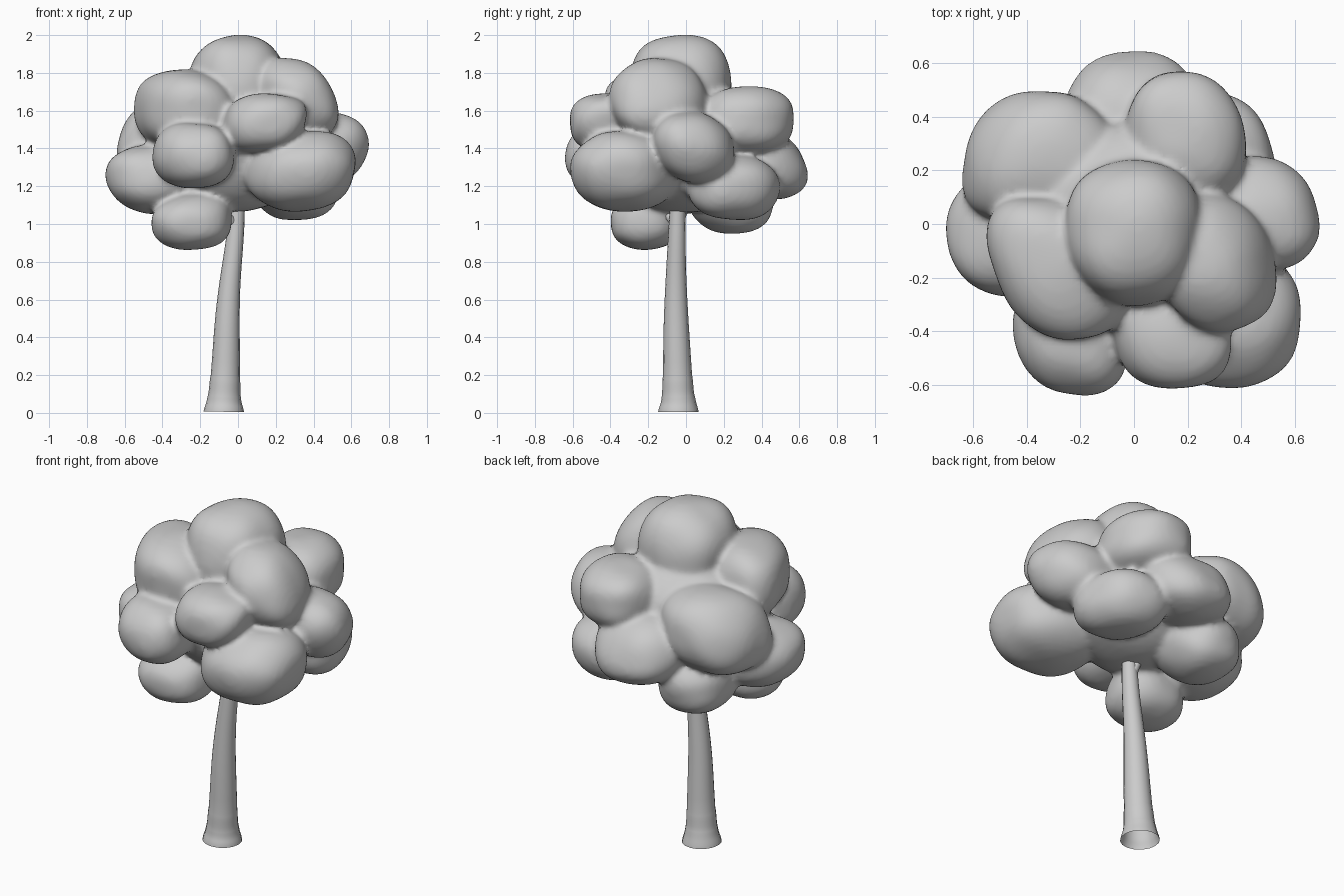
import bpy, bmesh
from math import sqrt
from mathutils import Vector, noise

if "Cube" in bpy.data.objects:
    bpy.data.objects.remove(bpy.data.objects["Cube"])


# Tapered tube along a smooth path: points are (x, y, z, radius)
def tube(name, pts, sides=4):
    cu = bpy.data.curves.new(name, 'CURVE')
    cu.dimensions = '3D'
    cu.bevel_depth = 1.0
    cu.bevel_resolution = sides
    cu.resolution_u = 6
    sp = cu.splines.new('BEZIER')
    sp.radius_interpolation = 'CARDINAL'
    sp.bezier_points.add(len(pts) - 1)
    for bp, (x, y, z, r) in zip(sp.bezier_points, pts):
        bp.co = (x, y, z)
        bp.radius = r
        bp.handle_left_type = bp.handle_right_type = 'AUTO'
    ob = bpy.data.objects.new(name, cu)
    bpy.context.collection.objects.link(ob)
    bpy.ops.object.select_all(action='DESELECT')
    ob.select_set(True)
    bpy.context.view_layer.objects.active = ob
    bpy.ops.object.convert(target='MESH')
    ob = bpy.context.object
    bpy.ops.object.shade_smooth_by_angle(angle=0.9)
    return ob


# Rounded leaf clump; lean = (x with y, x with z, y with z) skews it inside its bounds
def clump(bm, centre, radii, lean=(0, 0, 0), power=2.25, stretch=0.35):
    c = Vector(centre)
    inward = (Vector((0, 0, 1.38)) - c).normalized()
    for v in bmesh.ops.create_icosphere(bm, subdivisions=4, radius=1)['verts']:
        d = v.co.normalized()
        n = sum(abs(k) ** power for k in d) ** (-1 / power)
        n *= 1 + 0.06 * noise.noise(d * 1.3 + c * 7)
        p = d * n
        for k, (a, b) in zip(lean, ((0, 1), (0, 2), (1, 2))):
            p[a] = sqrt(1 - k * k) * p[a] + k * p[b]
        p = Vector([p[i] * radii[i] for i in range(3)])
        # stretch the hidden side towards the middle of the canopy
        p += inward * stretch * max(0, p.dot(inward))
        v.co = c + p


# Trunk with flared, open foot
tube("trunk", [(-0.075, -0.04, 0.006, 0.107), (-0.074, -0.04, 0.05, 0.095),
               (-0.072, -0.042, 0.1, 0.085), (-0.067, -0.045, 0.2, 0.077),
               (-0.05, -0.053, 0.6, 0.06), (-0.01, -0.047, 1.0, 0.044),
               (0.0, -0.04, 1.2, 0.04)], 6)

# Short branches reaching into the clumps
for i, end in enumerate([(-0.14, -0.16, 1.06), (0.05, -0.08, 1.2), (-0.08, 0.06, 1.2)]):
    mid = Vector((-0.01, -0.045, 1.02)).lerp(Vector(end), 0.5)
    tube(f"branch_{i + 1}", [(-0.012, -0.045, 0.99, 0.028),
                             (mid.x, mid.y, mid.z + 0.01, 0.022), (*end, 0.018)], 3)

# Foliage: core and clumps fused into one soft mass
CLUMPS = [
    ((0.0, 0.0, 1.41), (0.41, 0.39, 0.345), (0, 0, 0), 2.2, 0),      # core
    ((0.0, -0.03, 1.74), (0.25, 0.27, 0.26), (0, 0, 0), 2.4, 0.45),  # crown
    ((0.31, -0.15, 1.66), (0.215, 0.25, 0.22), (-0.15, -0.3, 0)),    # upper right
    ((-0.30, -0.165, 1.61), (0.24, 0.27, 0.21), (-0.35, 0, 0), 2.5), # upper left
    ((0.14, -0.41, 1.535), (0.22, 0.205, 0.155), (-0.1, 0.12, 0), 2.5, 0.2),  # front
    ((-0.24, -0.42, 1.36), (0.21, 0.215, 0.175), (-0.2, 0, 0), 2.4), # front left
    ((0.35, -0.34, 1.28), (0.27, 0.27, 0.215), (0, 0.1, 0)),         # lower front right
    ((0.46, 0.04, 1.41), (0.235, 0.22, 0.19), (-0.15, 0, -0.15), 2.1),  # right
    ((0.31, 0.26, 1.19), (0.22, 0.235, 0.17), (-0.2, 0, 0)),         # lower back right
    ((0.20, 0.33, 1.55), (0.22, 0.24, 0.18), (-0.15, 0, 0), 2.4),    # upper back
    ((0.0, 0.40, 1.32), (0.26, 0.24, 0.19), (0, 0, -0.25)),          # back
    ((-0.38, 0.25, 1.45), (0.26, 0.25, 0.22), (0.2, 0.25, 0), 2.4, 0.45),  # back left
    ((-0.46, -0.03, 1.235), (0.24, 0.24, 0.18), (0, -0.1, 0)),       # left
    ((-0.25, 0.25, 1.12), (0.20, 0.22, 0.17)),                       # low back left
    ((-0.25, -0.21, 1.005), (0.205, 0.19, 0.14), (0, 0, 0), 2.4, 0.2),  # lowest
]
bm = bmesh.new()
for args in CLUMPS:
    clump(bm, *args)
me = bpy.data.meshes.new("foliage")
bm.to_mesh(me)
bm.free()
foliage = bpy.data.objects.new("foliage", me)
bpy.context.collection.objects.link(foliage)
rm = foliage.modifiers.new("fuse", 'REMESH')
rm.mode = 'VOXEL'
rm.voxel_size = 0.016
rm.use_smooth_shade = True
sm = foliage.modifiers.new("soften", 'SMOOTH')
sm.factor = 0.5
sm.iterations = 6
